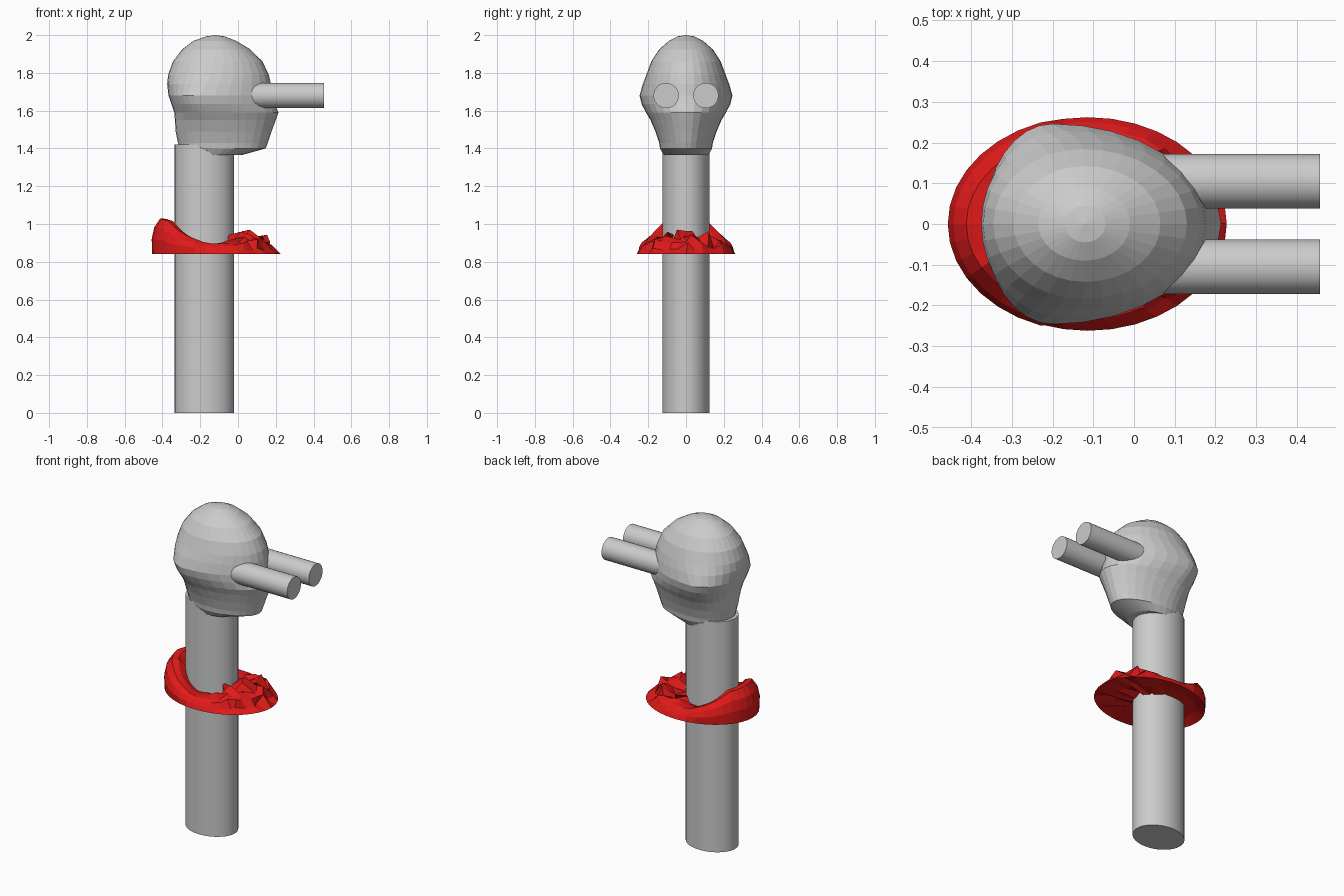
import bpy, bmesh, math, random
from mathutils import Vector

if "Cube" in bpy.data.objects:
    bpy.data.objects.remove(bpy.data.objects["Cube"])

random.seed(4)


def make_object(name, bm):
    bmesh.ops.recalc_face_normals(bm, faces=bm.faces)
    mesh = bpy.data.meshes.new(name)
    bm.to_mesh(mesh)
    bm.free()
    obj = bpy.data.objects.new(name, mesh)
    bpy.context.collection.objects.link(obj)
    return obj


def skin(bm, a, b):
    """Join two closed loops of vertices with quads."""
    n = len(a)
    for i in range(n):
        j = (i + 1) % n
        bm.faces.new((a[i], a[j], b[j], b[i]))


def cylinder(name, loc, radius, depth, rot=(0, 0, 0), scale=(1, 1, 1), sides=48):
    bpy.ops.mesh.primitive_cylinder_add(vertices=sides, radius=radius, depth=depth,
                                        location=loc, rotation=rot)
    obj = bpy.context.object
    obj.name = name
    obj.scale = scale
    bpy.ops.object.shade_smooth_by_angle(angle=math.radians(30))
    return obj


# neck: tall oval post
cylinder("neck", (-0.178, 0, 0.71), 1, 1.42, scale=(0.157, 0.125, 1))

# eye stalks
for side, label in ((-1, "right"), (1, "left")):
    cylinder("eye_stalk_" + label, (0.253, side * 0.105, 1.68), 0.067, 0.406,
             rot=(0, math.pi / 2, 0))

# head: egg-shaped sections (z, back x, front x, half width, x of widest point, back lift)
sections = [
    (1.993, -0.17, -0.07, 0.045, -0.12, 0),
    (1.970, -0.235, -0.01, 0.090, -0.12, 0),
    (1.925, -0.295, 0.065, 0.142, -0.12, 0),
    (1.860, -0.345, 0.130, 0.184, -0.125, 0),
    (1.790, -0.370, 0.163, 0.210, -0.14, 0),
    (1.740, -0.375, 0.175, 0.229, -0.17, 0),
    (1.680, -0.368, 0.182, 0.246, -0.20, 0),
    (1.635, -0.352, 0.196, 0.235, -0.19, 0),
    (1.590, -0.337, 0.214, 0.212, -0.17, 0),
    (1.550, -0.334, 0.200, 0.188, -0.15, 0),
    (1.490, -0.330, 0.178, 0.162, -0.13, 0),
    (1.430, -0.318, 0.158, 0.142, -0.12, 0),
    (1.400, -0.312, 0.146, 0.138, -0.12, 0.012),
    (1.365, -0.300, 0.020, 0.118, -0.13, 0.03),
]
SEG = 32
bm = bmesh.new()
rings = []
for z, back, front, half, mid, lift in sections:
    ring = []
    for i in range(SEG):
        a = 2 * math.pi * i / SEG
        c, s = math.cos(a), math.sin(a)
        x = mid + c * ((front - mid) if c > 0 else (mid - back))
        ring.append(bm.verts.new((x, half * s, z + lift * max(0, -c))))
    rings.append(ring)
for a, b in zip(rings, rings[1:]):
    skin(bm, a, b)
crown = bm.verts.new((-0.12, 0, 2.0))
for i in range(SEG):
    bm.faces.new((crown, rings[0][i], rings[0][(i + 1) % SEG]))
bm.faces.new(rings[-1])
make_object("head", bm)

# ruff: swollen collar at the back, crumpled feathers at the front
RSEG = 36
# height of the collar against angle from the front (degrees, top z)
heights = [(0, 0.945), (35, 0.93), (65, 0.90), (95, 0.895), (125, 0.95), (150, 1.02), (180, 1.03)]


def top_height(deg):
    for (d0, h0), (d1, h1) in zip(heights, heights[1:]):
        if deg <= d1:
            return h0 + (h1 - h0) * (deg - d0) / (d1 - d0)
    return heights[-1][1]


# cross-section: (fraction from neck to rim, fraction of height)
profile = [(0.1, 0.08), (0.55, 0.13), (0.98, 0.0), (1.0, 0.42), (0.9, 0.75),
           (0.66, 1.0), (0.38, 0.98), (0.05, 0.72)]
bm = bmesh.new()
loops = []
for i in range(RSEG):
    a = 2 * math.pi * i / RSEG
    c, s = math.cos(a), math.sin(a)
    rim = Vector((-0.112 + 0.345 * c, 0.265 * s))
    inner = Vector((-0.178 + 0.145 * c, 0.115 * s))
    deg = abs((math.degrees(a) + 180) % 360 - 180)
    top = top_height(deg)
    front = max(0.0, 1 - deg / 75)
    loop = []
    for k, (f, h) in enumerate(profile):
        if deg < 110 and k in (3, 4):
            f -= 0.1
        p = inner.lerp(rim, f)
        z = 0.84 + (top - 0.84) * h
        rough = 0.045 * min(1, front * 2)
        if k != 2:
            p.x -= random.uniform(0, rough)
            p.y += random.uniform(-rough, rough) * 0.4
            z = max(0.842, z + random.uniform(-rough, rough) * 0.7)
        loop.append(bm.verts.new((p.x, p.y, z)))
    loops.append(loop)
for i in range(RSEG):
    skin(bm, loops[i], loops[(i + 1) % RSEG])
ruff = make_object("neck_ruff", bm)
red = bpy.data.materials.new("red")
red.diffuse_color = (0.75, 0.01, 0.01, 1)
red.use_nodes = True
red.node_tree.nodes["Principled BSDF"].inputs["Base Color"].default_value = red.diffuse_color
ruff.data.materials.append(red)
